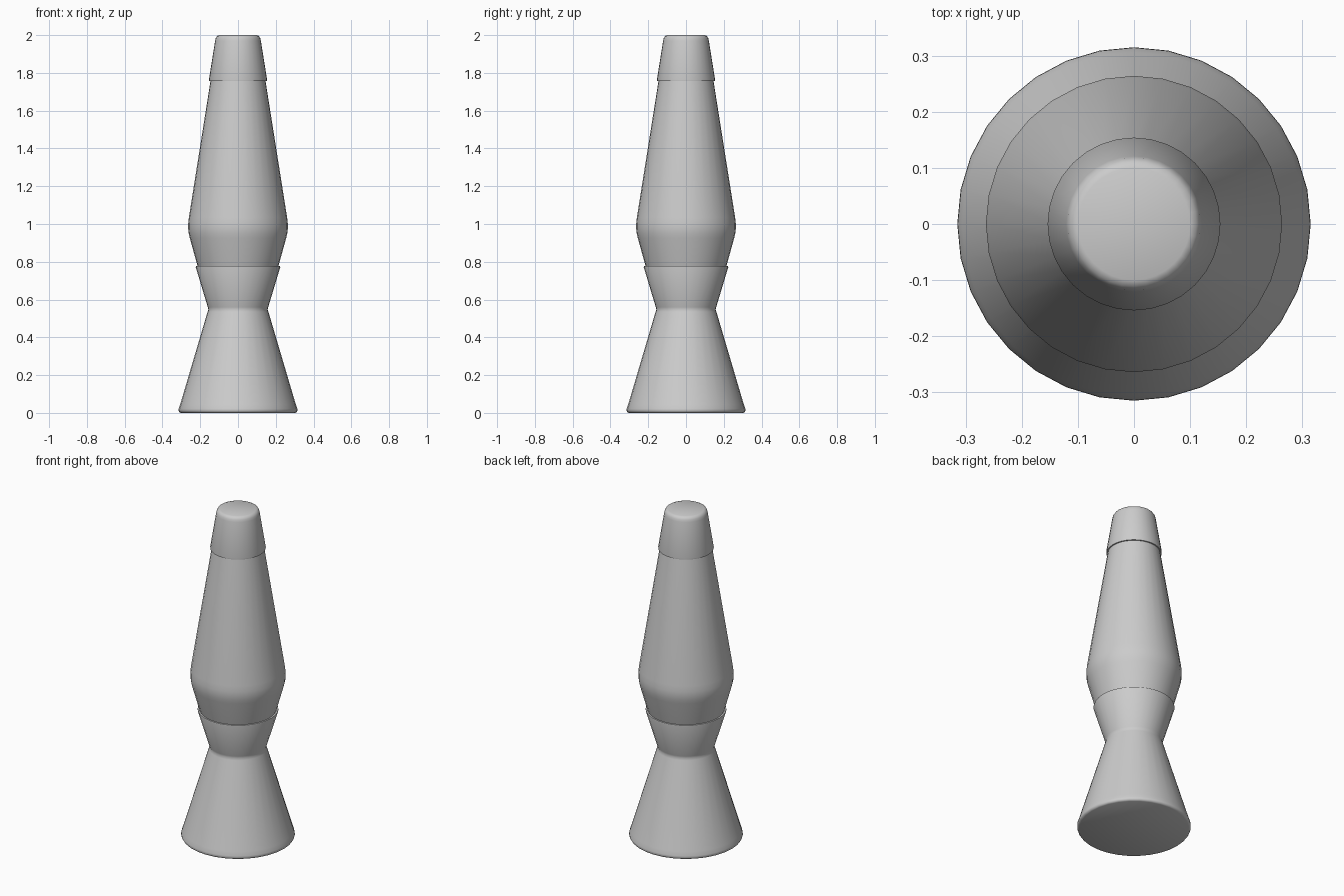
import bpy, bmesh, math

if "Cube" in bpy.data.objects:
    bpy.data.objects.remove(bpy.data.objects["Cube"])

SIDES = 32

def lathe(name, profile, angle=42):
    """Revolve (radius, z) points around z; closes both ends with flat discs."""
    bm = bmesh.new()
    rings = []
    for r, z in profile:
        rings.append([bm.verts.new((r * math.cos(2 * math.pi * i / SIDES),
                                    r * math.sin(2 * math.pi * i / SIDES), z))
                      for i in range(SIDES)])
    for a, b in zip(rings, rings[1:]):
        for i in range(SIDES):
            j = (i + 1) % SIDES
            bm.faces.new((a[i], a[j], b[j], b[i]))
    bm.faces.new(rings[0][::-1])
    bm.faces.new(rings[-1])
    bmesh.ops.recalc_face_normals(bm, faces=bm.faces[:])
    mesh = bpy.data.meshes.new(name)
    bm.to_mesh(mesh)
    bm.free()
    obj = bpy.data.objects.new(name, mesh)
    bpy.context.collection.objects.link(obj)
    bpy.ops.object.select_all(action='DESELECT')
    obj.select_set(True)
    bpy.context.view_layer.objects.active = obj
    bpy.ops.object.shade_smooth_by_angle(angle=math.radians(angle))
    return obj

# Hourglass stand with a rolled foot and a thin lip holding the bottle
lathe("base", [(0.303, 0.0), (0.311, 0.004), (0.315, 0.012), (0.314, 0.022),
               (0.306, 0.045), (0.161, 0.535), (0.157, 0.547), (0.160, 0.56),
               (0.224, 0.772), (0.223, 0.777), (0.214, 0.777), (0.211, 0.765)])

# Tapered glass bottle, widest just above the stand
lathe("glass_bottle", [(0.206, 0.75), (0.214, 0.777), (0.255, 0.925), (0.261, 0.95),
                       (0.264, 0.975), (0.264, 1.0), (0.260, 1.035),
                       (0.146, 1.755), (0.143, 1.775)])

# Tapered cap with a rounded top edge
lathe("cap", [(0.146, 1.757), (0.153, 1.757), (0.154, 1.764), (0.121, 1.970),
              (0.118, 1.984), (0.111, 1.995), (0.100, 2.0)])
